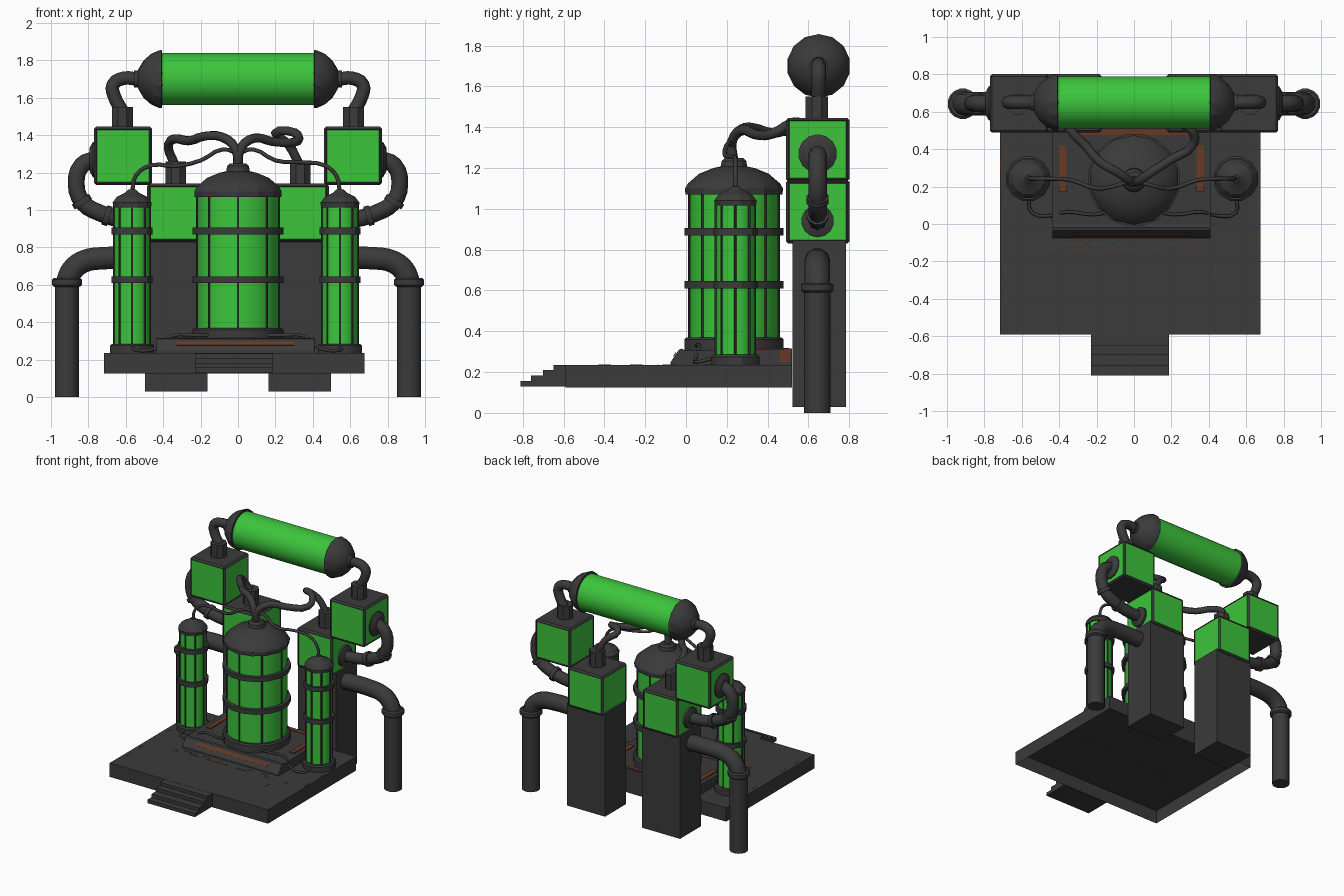
import bpy, bmesh, math, random
from mathutils import Vector, Matrix

if "Cube" in bpy.data.objects:
    bpy.data.objects.remove(bpy.data.objects["Cube"])

random.seed(4)


def mat(name, rgb):
    m = bpy.data.materials.new(name)
    m.diffuse_color = (*rgb, 1)
    m.use_nodes = True
    m.node_tree.nodes["Principled BSDF"].inputs["Base Color"].default_value = m.diffuse_color
    return m


DARK = mat("dark_metal", (0.043, 0.043, 0.043))
GREEN = mat("green_glow", (0.045, 0.56, 0.045))
RUST = mat("rust", (0.14, 0.04, 0.017))


def finish(name, bm, mats, smooth=None):
    bmesh.ops.recalc_face_normals(bm, faces=bm.faces)
    me = bpy.data.meshes.new(name)
    bm.to_mesh(me)
    bm.free()
    for m in mats:
        me.materials.append(m)
    if smooth:
        for p in me.polygons:
            p.use_smooth = True
        me.set_sharp_from_angle(angle=math.radians(smooth))
    ob = bpy.data.objects.new(name, me)
    bpy.context.collection.objects.link(ob)
    return ob


def box(name, lo, hi, m=DARK, open_bottom=False):
    lo, hi = Vector(lo), Vector(hi)
    bm = bmesh.new()
    bmesh.ops.create_cube(bm, size=1, matrix=Matrix.Translation((lo + hi) / 2)
                          @ Matrix.Diagonal((*(hi - lo), 1)))
    bmesh.ops.recalc_face_normals(bm, faces=bm.faces)
    ob = None
    if open_bottom:
        bmesh.ops.delete(bm, geom=[f for f in bm.faces if f.normal.z < -0.5], context='FACES_ONLY')
    ob = finish(name, bm, [m])
    return ob


def prism(name, yz, x0, x1, m=DARK):
    """Side outline in y, z extruded along x."""
    bm = bmesh.new()
    f = bm.faces.new([bm.verts.new((x0, y, z)) for y, z in yz])
    r = bmesh.ops.extrude_face_region(bm, geom=[f])
    bmesh.ops.translate(bm, vec=(x1 - x0, 0, 0),
                        verts=[v for v in r["geom"] if isinstance(v, bmesh.types.BMVert)])
    return finish(name, bm, [m])


def lathe(name, prof, loc, axis=(0, 0, 1), n=16, m=DARK, smooth=30):
    """Profile of (radius, height) turned about an axis, closed at both ends."""
    bm = bmesh.new()
    M = Matrix.Translation(loc) @ Vector(axis).to_track_quat('Z', 'Y').to_matrix().to_4x4()
    rings = [[bm.verts.new(M @ Vector((r * math.cos(2 * math.pi * (i + .5) / n),
                                       r * math.sin(2 * math.pi * (i + .5) / n), h)))
              for i in range(n)] for r, h in prof]
    for a, b in zip(rings, rings[1:]):
        for i in range(n):
            j = (i + 1) % n
            bm.faces.new((a[i], a[j], b[j], b[i]))
    bm.faces.new(rings[0][::-1])
    bm.faces.new(rings[-1])
    return finish(name, bm, [m], smooth)


def pipe(name, pts, r, res=3, sides=2):
    cu = bpy.data.curves.new(name, 'CURVE')
    cu.dimensions = '3D'
    cu.bevel_depth, cu.bevel_resolution, cu.resolution_u = r, sides, res
    cu.use_fill_caps = True
    sp = cu.splines.new('BEZIER')
    sp.bezier_points.add(len(pts) - 1)
    for b, p in zip(sp.bezier_points, pts):
        b.co = p
        b.handle_left_type = b.handle_right_type = 'AUTO'
    cu.materials.append(DARK)
    ob = bpy.data.objects.new(name, cu)
    bpy.context.collection.objects.link(ob)
    bpy.ops.object.select_all(action='DESELECT')
    ob.select_set(True)
    bpy.context.view_layer.objects.active = ob
    bpy.ops.object.convert(target='MESH')


def lamp_box(name, c, s):
    """Bevelled dark frame with green inset panes on the four sides."""
    bm = bmesh.new()
    bmesh.ops.create_cube(bm, size=s, matrix=Matrix.Translation(c))
    bmesh.ops.bevel(bm, geom=bm.edges[:], offset=0.012, segments=1, affect='EDGES')
    bmesh.ops.recalc_face_normals(bm, faces=bm.faces)
    big = [f for f in bm.faces if f.calc_area() > 0.5 * s * s and abs(f.normal.z) < 0.5]
    bmesh.ops.inset_individual(bm, faces=big, thickness=0.007, depth=-0.004)
    for f in big:
        f.material_index = 1
    finish(name, bm, [DARK, GREEN])


# platform, steps, raised base
box("platform", (-0.717, -0.59, 0.125), (0.677, 0.52, 0.235), open_bottom=True)
prism("steps", [(-0.59, 0.13), (-0.81, 0.13), (-0.81, 0.157), (-0.76, 0.157), (-0.76, 0.183),
                (-0.70, 0.183), (-0.70, 0.209), (-0.65, 0.209), (-0.65, 0.234), (-0.59, 0.234)],
      -0.23, 0.187)
prism("tank_base", [(-0.075, 0.235), (-0.075, 0.25), (-0.035, 0.31), (-0.02, 0.315), (0.0, 0.305),
                    (0.52, 0.315), (0.52, 0.235)], -0.437, 0.41)

# rust plates on the raised base and scattered streaks on the platform
prism("rust_front", [(-0.06, 0.276), (-0.047, 0.296), (-0.05, 0.298), (-0.063, 0.278)], -0.33, 0.30, RUST)
for x in (-0.40, 0.335):
    box("rust_side", (x, 0.17, 0.306), (x + 0.04, 0.42, 0.317), RUST)
box("rust_back", (-0.36, 0.475, 0.312), (0.34, 0.505, 0.319), RUST)
box("rust_end", (0.405, 0.46, 0.25), (0.413, 0.51, 0.31), RUST)
for i in range(18):
    x, y = random.uniform(-0.7, 0.58), random.choice((-0.11, -0.14))
    box("rust_streak", (x, y, 0.234), (x + random.uniform(.03, .08), y + 0.006, 0.237), RUST)
for i in range(8):
    x, y = random.choice((-0.714, -0.69, 0.66, 0.43)), random.uniform(-0.55, 0.45)
    box("rust_streak", (x, y, 0.234), (x + 0.005, y + 0.06, 0.237), RUST)


def glass_tank(name, x, y, r, z0, z1, n, base_r, base_z, ring_r):
    lathe(name + "_base", [(base_r, base_z), (base_r, z0 - .01), (base_r - .01, z0)], (x, y, 0), n=n)
    lathe(name + "_glass", [(r, z0 - .01), (r, z1 + .01)], (x, y, 0), n=24, m=GREEN)
    for z in (0.61, 0.87):
        lathe(name + "_ring", [(ring_r, z), (ring_r, z + .036)], (x, y, 0), n=n)
    for i in range(8):
        a = i * math.pi / 4
        lathe(name + "_rib", [(.006, z0), (.006, z1)],
              (x + (r + .002) * math.cos(a), y + (r + .002) * math.sin(a), 0), n=6)


# main tank with domed lid
MY = 0.235
glass_tank("main_tank", 0, MY, 0.218, 0.37, 1.08, 16, 0.248, 0.30, 0.248)
lathe("main_lid", [(.238, 1.07), (.24, 1.10), (.225, 1.125), (.17, 1.172), (.10, 1.20), (.065, 1.207),
                   (.06, 1.235), (.045, 1.25)], (0, MY, 0), n=14, smooth=20)

# side tubes with wires and floor hoses
for s, x in ((-1, -0.566), (1, 0.545)):
    glass_tank("side_tube", x, 0.242, 0.094, 0.285, 1.03, 12, 0.122, 0.235, 0.114)
    lathe("side_tube_lid", [(.105, 1.015), (.108, 1.04), (.085, 1.07), (.04, 1.092), (.02, 1.11)],
          (x, 0.242, 0), n=12, smooth=20)
    pipe("top_wire", [(x, .242, 1.09), (x - s * .02, .242, 1.185), (s * .46, .242, 1.24),
                      (s * .34, .235, 1.235 if s < 0 else 1.255), (s * .20, .19, 1.265),
                      (s * .08, .21, 1.325), (0, MY, 1.30)], 0.011)
    pipe("floor_hose", [(x, .14, .27), (s * .545, .06, .25), (s * .44, .045, .26),
                        (s * .36, .065, .325), (s * .22, .05, .33), (s * .15, .06, .33)], 0.009)

# thick hoses from the lid to the rear boxes
pipe("lid_hose_left", [(0, MY, 1.22), (-.015, .225, 1.33), (-.085, .275, 1.39), (-.18, .33, 1.395),
                       (-.26, .42, 1.37), (-.345, .51, 1.38), (-.372, .60, 1.33), (-.335, .64, 1.24)], 0.025)
pipe("lid_hose_right", [(0, MY, 1.22), (.015, .225, 1.33), (.09, .275, 1.385), (.19, .34, 1.365),
                        (.32, .43, 1.37), (.30, .51, 1.415), (.20, .57, 1.41), (.27, .62, 1.35),
                        (.33, .64, 1.24)], 0.025)

# overhead tank
TZ, TY = 1.70, 0.65
lathe("overhead_tank", [(.14, -.42), (.14, .415)], (0, TY, TZ), (1, 0, 0), n=24, m=GREEN)

for s in (-1, 1):
    out = (s, 0, 0)
    # overhead tank cap and bent feed pipe
    lathe("overhead_cap", [(.14, .405), (.156, .408), (.153, .425), (.135, .465), (.10, .505),
                           (.055, .532), (.045, .535), (.045, .555)], (0, TY, TZ), out, n=14, smooth=20)
    pipe("feed_pipe", [(s * .54, TY, 1.70), (s * .61, TY, 1.705), (s * .668, TY, 1.67),
                       (s * .662, TY, 1.61), (s * .62, TY, 1.53)], 0.036)
    # rear pillar, two lamp boxes and their stubs
    box("pillar", (min(s * .163, s * .497), .522, .03), (max(s * .163, s * .497), .785, .845))
    lamp_box("lower_box", (s * .33, .645, .985), .312)
    lamp_box("upper_box", (s * .615, .645, 1.29), .312)
    lathe("lower_stub", [(.06, 1.13), (.06, 1.26)], (s * .333, .64, 0), n=8)
    lathe("upper_stub", [(.06, 1.44), (.06, 1.55)], (s * .618, .64, 0), n=8)
    # looping pipe joining upper box to lower box
    lathe("upper_flange", [(.095, .76), (.095, .775), (.06, .795)], (0, .645, 1.27), out, n=14)
    lathe("lower_flange", [(.08, .48), (.08, .50), (.05, .515)], (0, .645, .94), out, n=14)
    pipe("loop_pipe", [(s * .77, .645, 1.27), (s * .835, .645, 1.24), (s * .865, .645, 1.14),
                       (s * .83, .645, 1.04), (s * .74, .645, .985), (s * .62, .645, .95),
                       (s * .48, .645, .94)], 0.045)
    for x, z, d in ((.70, .97, (s * .95, 0, .3)), (.835, 1.045, (s * .5, 0, .8))):
        lathe("loop_collar", [(.056, -.015), (.056, .015)], (s * x, .645, z), d, n=12)
    # big outer drain pipe
    lathe("drain_pipe", [(.066, 0), (.066, .62)], (s * .915, .643, 0), n=16)
    lathe("drain_collar", [(.07, .59), (.082, .60), (.082, .628), (.07, .637)], (s * .915, .643, 0), n=16)
    pipe("drain_elbow", [(s * .915, .643, .61), (s * .885, .643, .68), (s * .82, .643, .727),
                         (s * .73, .643, .742), (s * .48, .643, .742)], 0.063, 4, 3)
